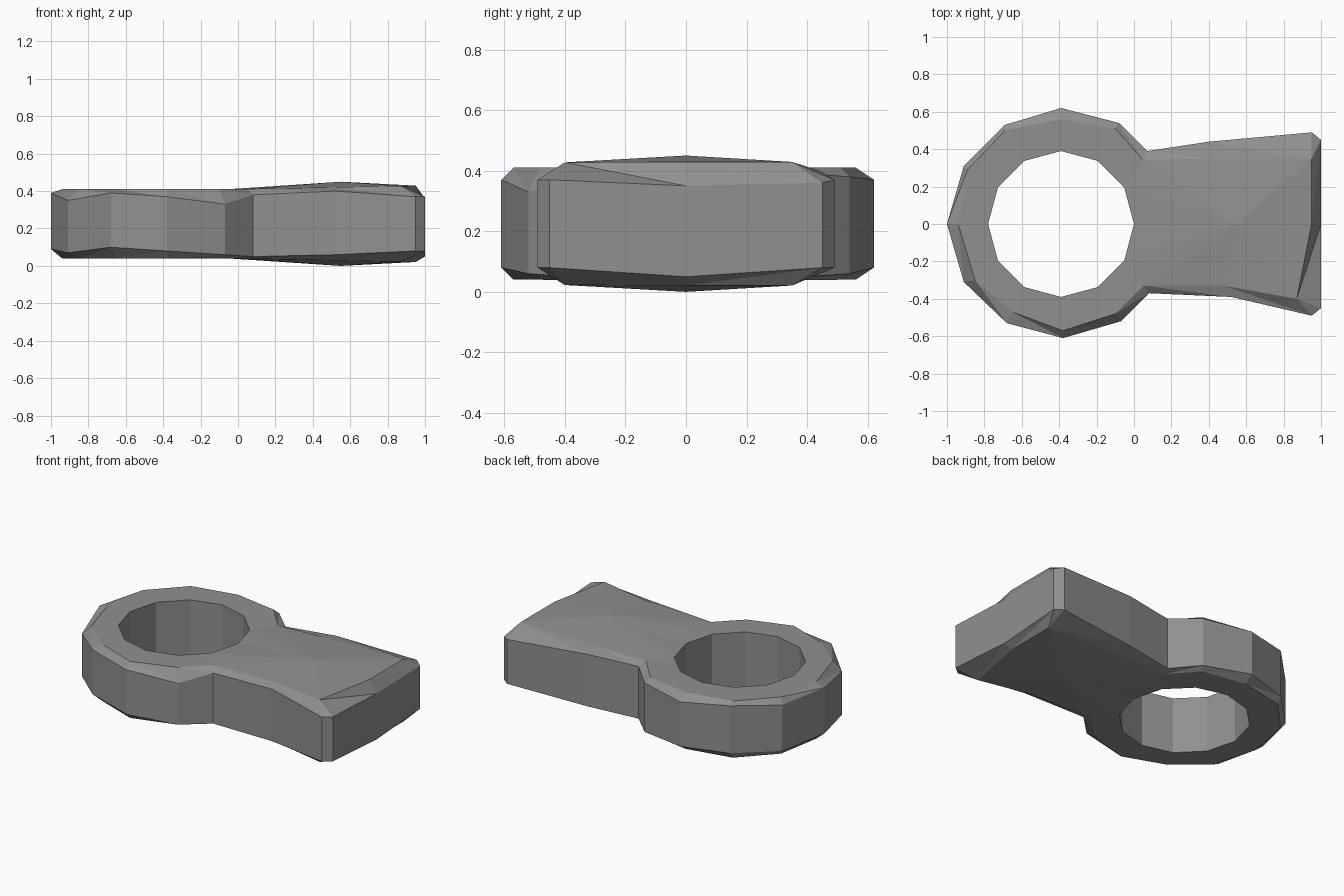
import bpy
import bmesh
from math import cos, sin, tau

cube = bpy.data.objects.get("Cube")
if cube:
    bpy.data.objects.remove(cube, do_unlink=True)

# Worn grey metal
grey = bpy.data.materials.new("worn grey")
grey.use_nodes = True
colour = (0.28, 0.28, 0.28, 1)
grey.diffuse_color = colour
grey.node_tree.nodes["Principled BSDF"].inputs["Base Color"].default_value = colour

# Outline: wall x, y, wall bottom, wall top, chamfered deck x, y
OUTLINE = [
    (1, 0, .05, .35, .95, 0),
    (1, .45, .08, .36, .95, .35),
    (.95, .49, .08, .37, .95, .35),
    (.4, .44, .06, .4, .4, .35),
    (.07, .39, .05, .39, .05, .34),
    (-.08, .54, .06, .38, -.1, .51),
    (-.39, .62, .08, .37, -.39, .56),
    (-.69, .53, .08, .39, -.69, .5),
    (-.91, .31, .07, .37, -.89, .29),
    (-1, 0, .09, .39, -.94, 0),
    (-.91, -.31, .07, .35, -.85, -.3),
    (-.68, -.53, .1, .39, -.65, -.47),
    (-.38, -.61, .08, .37, -.38, -.57),
    (-.07, -.52, .06, .33, -.1, -.48),
    (.08, -.37, .05, .38, .05, -.33),
    (.52, -.39, .06, .4, .48, -.33),
    (.95, -.49, .08, .37, .87, -.4),
    (1, -.45, .08, .37, .87, -.4),
]
COUNT = len(OUTLINE)
HOLE_SIDES = 12
HOLE_RADIUS = .39


def deck_height(x, top):
    """The flat ring runs into a gently thickening shank."""
    swell = .02 * max(0, x)
    return .41 + swell if top else .04 - swell


def build_deck(bm, top):
    """One chamfered side; returns its wall edge and its hole edge."""
    wall, deck, hole = [], [], []
    for x, y, low, high, dx, dy in OUTLINE:
        wall.append(bm.verts.new((x, y, high if top else low)))
        deck.append(bm.verts.new((dx, dy, deck_height(dx, top))))
    for k in range(HOLE_SIDES):
        a = tau * k / HOLE_SIDES
        x = HOLE_RADIUS * (cos(a) - 1)
        hole.append(bm.verts.new((x, HOLE_RADIUS * sin(a), deck_height(x, top))))
    crown = bm.verts.new((.55, 0, .45 if top else 0))

    # Chamfer around the outside
    for i in range(COUNT):
        j = (i + 1) % COUNT
        bm.faces.new((wall[i], wall[j], deck[i]))
        bm.faces.new((wall[j], deck[j], deck[i]))
    # Ring around the hole
    for k in range(1, HOLE_SIDES - 1):
        bm.faces.new((deck[k + 3], deck[k + 4], hole[k + 1], hole[k]))
    # Shank fans out from its raised crown
    loop = deck[:2] + deck[3:5] + [hole[1], hole[0], hole[-1]] + deck[14:17]
    for a, b in zip(loop, loop[1:] + loop[:1]):
        bm.faces.new((crown, a, b))
    # Close the seams between paired deck corners
    bm.faces.new((deck[1], deck[2], deck[3]))
    bm.faces.new((deck[16], deck[17], deck[0]))
    return wall, hole


def bridge(bm, lower, upper):
    for i in range(len(lower)):
        j = (i + 1) % len(lower)
        bm.faces.new((lower[i], lower[j], upper[j], upper[i]))


bm = bmesh.new()
top_wall, top_hole = build_deck(bm, True)
low_wall, low_hole = build_deck(bm, False)
bridge(bm, low_wall, top_wall)
bridge(bm, low_hole, top_hole)

# Merge the paired corners and drop the collapsed faces
bmesh.ops.remove_doubles(bm, verts=bm.verts[:], dist=.001)
bmesh.ops.dissolve_degenerate(bm, edges=bm.edges[:], dist=.0001)
bmesh.ops.recalc_face_normals(bm, faces=bm.faces[:])

mesh = bpy.data.meshes.new("ring_and_shank")
bm.to_mesh(mesh)
bm.free()
mesh.materials.append(grey)
body = bpy.data.objects.new("ring_and_shank", mesh)
bpy.context.collection.objects.link(body)
